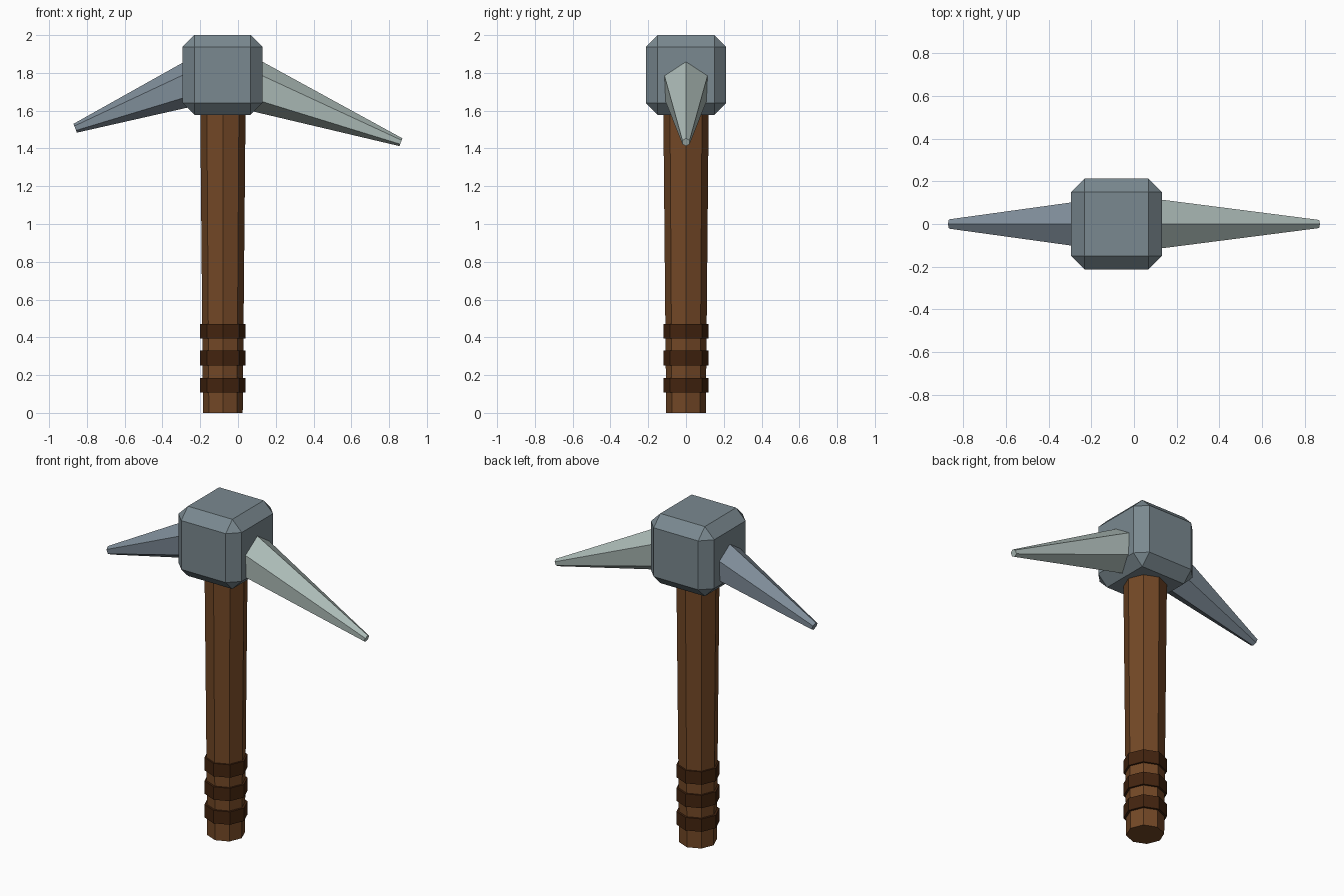
import bpy, bmesh, math
from mathutils import Matrix, Vector

if "Cube" in bpy.data.objects:
    bpy.data.objects.remove(bpy.data.objects["Cube"])


def material(name, hex_code):
    def lin(c):
        return c / 12.92 if c <= 0.04045 else ((c + 0.055) / 1.055) ** 2.4
    m = bpy.data.materials.new(name)
    m.diffuse_color = [lin(int(hex_code[i:i + 2], 16) / 255) for i in (0, 2, 4)] + [1]
    m.use_nodes = True
    m.node_tree.nodes["Principled BSDF"].inputs["Base Color"].default_value = m.diffuse_color
    return m


WOOD = material("brown_wood", "734826")
LEATHER = material("dark_leather", "43240F")
STONE = material("grey_stone", "7A8990")
BLUE_STONE = material("blue_grey_stone", "808E9A")
PALE_STONE = material("pale_stone", "AEBDB9")

CX = -0.08  # handle axis


def finish(name, bm, mat):
    bmesh.ops.recalc_face_normals(bm, faces=bm.faces)
    me = bpy.data.meshes.new(name)
    bm.to_mesh(me)
    bm.free()
    me.materials.append(mat)
    ob = bpy.data.objects.new(name, me)
    bpy.context.collection.objects.link(ob)
    return ob


def prism(name, start, end, r1, r2, sides, mat, flat=Vector((1, 0, 0))):
    """Tapered prism between two points; one corner points along `flat`."""
    start, end = Vector(start), Vector(end)
    axis = (end - start).normalized()
    u = (flat - axis * flat.dot(axis)).normalized()
    v = axis.cross(u)
    bm = bmesh.new()
    rings = []
    for centre, r in ((start, r1), (end, r2)):
        rings.append([bm.verts.new(centre + r * (u * math.cos(a) + v * math.sin(a)))
                      for a in (2 * math.pi * i / sides for i in range(sides))])
    for i in range(sides):
        j = (i + 1) % sides
        bm.faces.new((rings[0][i], rings[0][j], rings[1][j], rings[1][i]))
    bm.faces.new(rings[0][::-1])
    bm.faces.new(rings[1])
    return finish(name, bm, mat)


# Octagonal handle, slightly wider at the top
prism("handle", (CX, 0, 0), (CX, 0, 1.70), 0.105, 0.121, 8, WOOD)

# Grip bands
for i, z in enumerate((0.147, 0.29, 0.432)):
    prism(f"grip_band_{i + 1}", (CX, 0, z - 0.039), (CX, 0, z + 0.039),
          0.12, 0.12, 8, LEATHER)

# Chamfered head block
bm = bmesh.new()
bmesh.ops.create_cube(bm, size=1, matrix=Matrix.Translation((-0.082, 0, 1.789))
                      @ Matrix.Diagonal((0.424, 0.426, 0.422, 1)))
bmesh.ops.bevel(bm, geom=bm.edges[:], offset=0.063, offset_type='OFFSET',
                segments=1, affect='EDGES', profile=0.5)
finish("head_block", bm, STONE)


# Drooping six-sided spikes, rooted inside the block
def spike(name, side, tip, tip_r, taper, length, mat):
    a = math.radians(21)
    tip = Vector(tip)
    root = tip + length * Vector((-side * math.cos(a), 0, math.sin(a)))
    prism(name, root, tip, tip_r + taper * length, tip_r, 6, mat, Vector((0, 0, 1)))


spike("right_spike", 1, (0.8625, 0, 1.433), 0.022, 0.135, 0.98, PALE_STONE)
spike("left_spike", -1, (-0.862, 0, 1.507), 0.025, 0.145, 0.82, BLUE_STONE)
